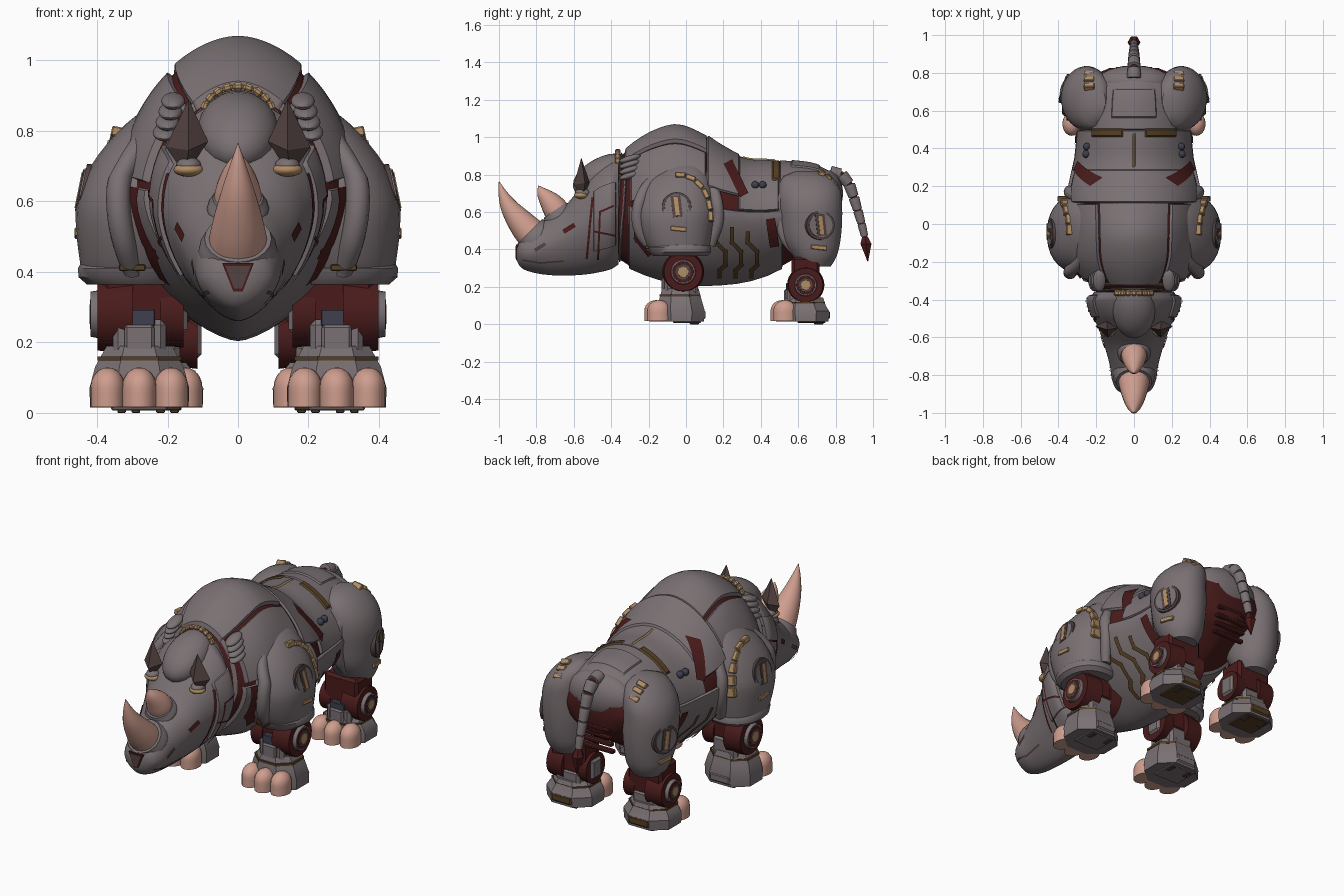
import bpy, bmesh, math
from mathutils import Matrix, Vector

if "Cube" in bpy.data.objects:
    bpy.data.objects.remove(bpy.data.objects["Cube"])

def mat(name, col):
    m = bpy.data.materials.new(name)
    m.diffuse_color = (*col, 1)
    m.use_nodes = True
    m.node_tree.nodes["Principled BSDF"].inputs["Base Color"].default_value = m.diffuse_color
    return m

GREY = mat("armour grey", (0.195, 0.163, 0.17))
PINK = mat("horn pink", (0.62, 0.34, 0.27))
RED = mat("dark red", (0.068, 0.011, 0.011))
BROWN = mat("ear brown", (0.085, 0.055, 0.053))
BRONZE = mat("bronze", (0.09, 0.05, 0.018))
TAN = mat("tan gold", (0.44, 0.27, 0.13))
BLUE = mat("blue black", (0.05, 0.05, 0.08))
TAU = 2 * math.pi

def lin(a, b, n):
    return [a + (b - a) * i / n for i in range(n + 1)]

def finish(name, bm, m, mirror=False, open_=False, angle=35):
    bmesh.ops.recalc_face_normals(bm, faces=bm.faces)
    if open_:  # open shells must face away from the body axis
        if sum(f.normal.dot(f.calc_center_median() - Vector((0, f.calc_center_median().y, .58)))
               for f in bm.faces) < 0:
            bmesh.ops.reverse_faces(bm, faces=bm.faces)
    me = bpy.data.meshes.new(name)
    bm.to_mesh(me)
    bm.free()
    me.materials.append(m)
    ob = bpy.data.objects.new(name, me)
    bpy.context.collection.objects.link(ob)
    bpy.ops.object.select_all(action='DESELECT')
    ob.select_set(True)
    bpy.context.view_layer.objects.active = ob
    bpy.ops.object.shade_smooth_by_angle(angle=math.radians(angle))
    if mirror:
        ob.modifiers.new("mirror", 'MIRROR').use_mirror_merge = False
    return ob

def grid(name, rows, m, closed=True, **kw):
    bm = bmesh.new()
    vs = [[bm.verts.new(p) for p in r] for r in rows]
    n = len(rows[0])
    for r, q in zip(vs, vs[1:]):
        for j in range(n if closed else n - 1):
            k = (j + 1) % n
            bm.faces.new((r[j], r[k], q[k], q[j]))
    if closed:
        bm.faces.new(vs[0])
        bm.faces.new(vs[-1])
    return finish(name, bm, m, open_=not closed, **kw)

def interp(rows, t):
    """Smooth interpolation of rows keyed by their first value."""
    n = len(rows)
    i = max([k for k in range(n - 1) if rows[k][0] <= t] or [0])
    a, b = rows[i], rows[i + 1]
    h = b[0] - a[0]
    s = min(max((t - a[0]) / h, 0), 1)
    def slope(k, c):
        p, q = rows[max(k - 1, 0)], rows[min(k + 1, n - 1)]
        return (q[c] - p[c]) / (q[0] - p[0]) * h
    return [a[c] * (2*s**3 - 3*s*s + 1) + b[c] * (3*s*s - 2*s**3)
            + slope(i, c) * (s**3 - 2*s*s + s) + slope(i + 1, c) * (s**3 - s*s)
            for c in range(1, len(a))]

def power(v, e):
    return math.copysign(abs(v) ** e, v)

class Skin:
    """Body surface from sections (y, widest z, half width, bottom, top)."""
    def __init__(self, rows, up, low):
        self.rows, self.up, self.low = rows, up, low
    def at(self, y, a, off=0):
        mid, hw, bot, top = interp(self.rows, y)
        s, c = math.sin(a), math.cos(a)
        e, ext = (self.up, top - mid) if c > 0 else (self.low, mid - bot)
        return (power(s, e) * (hw + off), y, mid + power(c, e) * (ext + off))
    def angle(self, y, z):
        mid, hw, bot, top = interp(self.rows, y)
        e, ext = (self.up, top - mid) if z > mid else (self.low, mid - bot)
        return math.acos(power(min(max((z - mid) / ext, -1), 1), 1 / e))
    def loft(self, name, m, off=0):
        grid(name, [[self.at(y, TAU * j / 56, off) for j in range(56)]
                    for y in lin(self.rows[0][0], self.rows[-1][0], 44)], m)
    def plate(self, name, y0, y1, a0, a1, m=GREY, off=0.0, tilt=0, mirror=False, drop=.026):
        e, g = .008, .025
        ys = [y0] + lin(y0 + e, y1 - e, 10) + [y1]
        an = [a0] + lin(a0 + g, a1 - g, 28) + [a1]
        rows = [[self.at(y + tilt * math.cos(a), a,
                         off - (drop if y in (y0, y1) or a in (a0, a1) else 0))
                 for a in an] for y in ys]
        grid(name, rows, m, closed=False, mirror=mirror)
    def strip(self, name, pts, w, m, off=.005):
        bm = bmesh.new()
        for p, q in zip(pts, pts[1:]):
            p, q = Vector(p), Vector(q)
            d = (q - p).normalized() * w / 2
            nrm = Vector((-d.y, d.x))
            prev = None
            for t in lin(0, 1, 6):
                c = (p - d).lerp(q + d, t)
                pair = [bm.verts.new(self.at(v.x, self.angle(v.x, v.y), off))
                        for v in (c + nrm, c - nrm)]
                if prev:
                    bm.faces.new((prev[0], prev[1], pair[1], pair[0]))
                prev = pair
        finish(name, bm, m, mirror=True, open_=True)

def stack(name, rows, m, n=32, e=.9, steps=18):
    """Sections (z, centre x, half x, centre y, half y) piled upward, mirrored."""
    out = []
    for z in (lin(rows[0][0], rows[-1][0], steps) if steps else [r[0] for r in rows]):
        cx, hx, cy, hy = interp(rows, z)
        an = [TAU * (j + .5) / n for j in range(n)]
        out.append([(cx + hx * power(math.cos(a), e), cy + hy * power(math.sin(a), e), z) for a in an])
    return grid(name, out, m, mirror=True)

def tube(name, pts, m, x=lambda z: 0, steps=24, n=20, mirror=False):
    """Round tube through (y, z, radius) points; x follows the height."""
    rows = [(i, *p) for i, p in enumerate(pts)]
    out = []
    for t in lin(0, len(pts) - 1, steps):
        y, z, r = interp(rows, t)
        (ya, za, _), (yb, zb, _) = interp(rows, max(t - .05, 0)), interp(rows, min(t + .05, len(pts) - 1))
        d = Vector((yb - ya, zb - za)).normalized()
        out.append([(x(z) + r * math.cos(a), y - d.y * r * math.sin(a), z + d.x * r * math.sin(a))
                    for a in lin(0, TAU, n)[:-1]])
    return grid(name, out, m, mirror=mirror)

def box(name, c, size, m, bevel=.008, rot=(0, 0, 0), mirror=True):
    bm = bmesh.new()
    bmesh.ops.create_cube(bm, size=1, matrix=Matrix.Diagonal((*size, 1)))
    if bevel:
        bmesh.ops.bevel(bm, geom=bm.edges[:], offset=bevel, segments=1, affect='EDGES')
    for ax, r in zip("XYZ", rot):
        bm.transform(Matrix.Rotation(r, 4, ax))
    bm.transform(Matrix.Translation(c))
    return finish(name, bm, m, mirror=mirror, angle=20)

def disc(name, c, depth, r, m, up=0, yaw=0):
    """Disc whose outer face is centred on c, facing sideways."""
    bm = bmesh.new()
    bmesh.ops.create_cone(bm, cap_ends=True, segments=28, radius1=r, radius2=r * .92, depth=depth)
    bm.transform(Matrix.Translation(c) @ Matrix.Rotation(yaw, 4, 'Z') @ Matrix.Rotation(math.pi / 2 - up, 4, 'Y')
                 @ Matrix.Translation((0, 0, -depth / 2)))
    return finish(name, bm, m, mirror=True)

def ball(name, c, s, m, rx=0, mirror=True, column=False):
    bm = bmesh.new()
    bmesh.ops.create_uvsphere(bm, u_segments=20, v_segments=12, radius=1)
    if column:  # straight sides below the equator
        for v in bm.verts:
            r = math.hypot(v.co.x, v.co.y)
            if v.co.z < -.01 and r > .01:
                v.co.x, v.co.y = v.co.x / r, v.co.y / r
    bm.transform(Matrix.Translation(c) @ Matrix.Rotation(rx, 4, 'X') @ Matrix.Diagonal((*s, 1)))
    return finish(name, bm, m, mirror=mirror)

# Torso: dark red core with grey armour plates over it
torso = Skin([(-.42, .60, .17, .36, .87), (-.36, .60, .21, .33, .91), (-.28, .61, .29, .28, .975),
              (-.18, .62, .34, .245, 1.035), (-.05, .62, .35, .205, 1.07), (.08, .61, .355, .20, 1.025),
              (.20, .59, .355, .205, .95), (.32, .58, .325, .22, .89), (.45, .58, .31, .26, .88),
              (.58, .60, .30, .33, .87), (.70, .61, .28, .40, .85), (.79, .62, .23, .45, .80),
              (.825, .63, .15, .50, .74)], 1.1, 1.3)
torso.loft("torso_core", RED, -.02)
torso.plate("hump_plate", -.33, .118, -.60, .60)
torso.plate("upper_shoulder_plate", -.30, .11, .63, 1.42, mirror=True, off=-.004)
torso.plate("back_band", .112, .29, -1.2, 1.2, off=.006, drop=.014)
torso.plate("saddle_plate", .28, .50, -1.46, 1.46, off=-.003, drop=.014)
torso.plate("rump_plate", .495, .80, -1.15, 1.15, drop=.014)
torso.plate("rump_inlay", .56, .72, -.45, .45, off=.007, drop=.008)
torso.plate("belly_plate", -.31, .52, 1.46, TAU - 1.46, off=-.004)
for i in range(2):
    torso.plate("neck_ring", -.375 + i * .03, -.355 + i * .03, -math.pi, math.pi, tilt=.02, off=-.005)
torso.plate("saddle_bronze", .46, .505, .22, .85, BRONZE, .008, mirror=True, drop=.008)
torso.plate("spine_line", .30, .48, -.035, .035, TAN, .004, drop=.008)
for i in range(3):
    y = .16 + .085 * i
    torso.strip("flank_stripe", [(y, .53 - .02 * i), (y, .44), (y + .05, .39), (y + .05, .32),
                                 (y + .02, .29), (y + .02, .26)], .022, BRONZE)
torso.strip("flank_red", [(.235, .84), (.30, .71)], .05, RED, .010)
torso.strip("thigh_gap_red", [(.455, .54), (.47, .44)], .05, RED, .004)
torso.strip("chest_gap_red", [(-.27, .62), (-.255, .46), (-.20, .39)], .04, RED, .004)
for y in (.37, .41):
    ball("flank_bolt", torso.at(y, torso.angle(y, .745)), (.02, .02, .02), BLUE)
for i in range(4):
    ball("neck_coil", (.208 - i * .008, -.30, .795 + i * .03), (.034, .06, .018), GREY, .3)
for i in range(9):
    a = -1.2 + .3 * i
    box("crown_link", (.10 * math.sin(a), -.365, .84 + .086 * math.cos(a)), (.03, .03, .022), TAN,
        .007, (0, a, 0), False)
# Rear end: grey cap above a ribbed red panel
ball("rump_cap", (0, .75, .70), (.20, .09, .125), GREY, mirror=False)
for i in range(4):
    box("rear_rib", (0, .815 - .012 * (3 - i), .41 + .045 * i), (.2, .03, .022), RED, .006, mirror=False)

# Head
head = Skin([(-.905, .385, .04, .34, .42), (-.885, .385, .085, .305, .455), (-.83, .39, .115, .28, .50),
             (-.75, .42, .128, .265, .56), (-.65, .47, .155, .26, .63), (-.55, .54, .19, .265, .75),
             (-.48, .58, .22, .275, .83), (-.40, .60, .24, .295, .88), (-.36, .60, .21, .32, .89)], .95, 1.2)
head.loft("head", GREY)
head.plate("cheek_plate", -.50, -.37, 1.0, 2.3, off=.012, mirror=True)
ball("crown", (0, -.45, .80), (.115, .17, .09), GREY, .5, False)
head.strip("eye", [(-.645, .50), (-.605, .525)], .024, RED)
head.strip("nostril", [(-.80, .40), (-.76, .425)], .018, BROWN)
head.strip("mouth_line", [(-.87, .345), (-.78, .33), (-.66, .34)], .008, BROWN)
head.strip("cheek_seam", [(-.53, .36), (-.515, .52), (-.50, .67), (-.38, .71)], .012, RED, .006)
head.strip("cheek_line", [(-.47, .36), (-.46, .60), (-.39, .63)], .01, RED, .016)
head.strip("jaw_line", [(-.49, .50), (-.38, .48)], .01, RED, .016)
for nm, w, y, m in (("lip", .045, -.909, RED), ("lip_inner", .036, -.912, BROWN)):
    grid(nm, [[(-w, v, .385 + w * .9), (w, v, .385 + w * .9), (w * .3, v, .385 - w * .9),
               (-w * .3, v, .385 - w * .9)] for v in (-.87, y)], m)
tube("horn_collar", [(-.76, .42, .10), (-.80, .46, .112), (-.835, .495, .095)], GREY)
tube("front_horn", [(-.80, .455, .088), (-.87, .53, .075), (-.94, .62, .05), (-.98, .70, .024),
                    (-1.0, .765, .001)], PINK)
tube("rear_horn_collar", [(-.66, .54, .08), (-.68, .58, .088), (-.70, .61, .072)], GREY)
tube("rear_horn", [(-.67, .575, .072), (-.715, .64, .062), (-.765, .70, .034), (-.79, .742, .001)], PINK)

# Ears: faceted diamonds in gold sockets
bm = bmesh.new()
top, low = bm.verts.new((.14, -.56, .89)), bm.verts.new((.15, -.55, .675))
mid = [bm.verts.new(p) for p in ((.085, -.55, .77), (.14, -.60, .745), (.205, -.54, .755), (.145, -.515, .76))]
for j in range(4):
    for tip in (top, low):
        bm.faces.new((tip, mid[j], mid[(j + 1) % 4]))
finish("ear", bm, BROWN, mirror=True, angle=5)
ball("ear_socket", (.14, -.56, .69), (.043, .04, .02), TAN)
ball("ear_root", (.14, -.553, .702), (.036, .042, .024), GREY)

# Shoulder and thigh armour
stack("shoulder_armour", [(.38, .30, .14, -.03, .15), (.42, .30, .148, -.04, .17), (.52, .29, .17, -.05, .20),
      (.60, .28, .178, -.05, .21), (.70, .255, .163, -.045, .195), (.78, .23, .128, -.03, .165),
      (.84, .20, .095, -.01, .11), (.87, .19, .05, -.01, .06)], GREY)
tube("shoulder_rim", [(-.18, .40, .028), (-.245, .50, .034), (-.255, .62, .034), (-.20, .74, .034), (-.08, .825, .03),
     (.05, .825, .03), (.14, .73, .032), (.172, .57, .032), (.13, .42, .028)], GREY,
     lambda z: .30 + .04 * math.sin((z - .4) * 7.5) - max(0, z - .66) * .4, 44, 14, True)
for y, z, x, r in ((-.03, .795, .335, 1.5), (.025, .78, .338, 1.2), (.07, .745, .35, .8),
                   (.105, .695, .360, .45), (.125, .635, .370, .2), (.132, .575, .376, .05)):
    box("arch_bar", (x, y, z), (.05, .028, .054), TAN, .004, (r, -.2, 0))
stack("shoulder_skirt", [(.365, .295, .135, -.03, .145), (.385, .30, .153, -.03, .165), (.41, .30, .155, -.035, .17),
      (.425, .30, .147, -.035, .16)], GREY, steps=0)
box("shoulder_badge", (.30, -.205, .412), (.075, .03, .018), BRONZE, .003)
stack("thigh_armour", [(.31, .25, .08, .69, .085), (.36, .25, .11, .69, .115), (.44, .25, .125, .675, .15),
      (.54, .25, .134, .67, .165), (.64, .25, .134, .665, .17), (.72, .235, .12, .66, .165),
      (.79, .205, .085, .65, .13), (.82, .19, .04, .65, .06)], GREY, e=1)
tube("thigh_rim", [(.60, .37, .022), (.53, .46, .028), (.505, .58, .03), (.53, .70, .03), (.62, .765, .026),
     (.72, .75, .024), (.78, .67, .02)], GREY, lambda z: .265, 36, 14, True)
for dy, dz in ((-.03, .022), (.005, 0), (.035, -.034)):
    box("hip_vent", (.235, .75 + dy, .777 + dz), (.055, .03, .05), TAN, .004, (-.8, .2, 0))

# Round hatches with a gold slot, and a label bar beneath
for tag, c, up, yaw, lab in (("shoulder", (.444, -.05, .63), .2, 0, (.453, -.04, .51)),
                             ("thigh", (.378, .72, .53), 0, .3, (.363, .71, .41))):
    n = Matrix.Rotation(yaw, 3, 'Z') @ Matrix.Rotation(-up, 3, 'Y') @ Vector((1, 0, 0))
    c = Vector(c)
    disc(tag + "_hatch_rim", c, .06, .085, BROWN, up, yaw)
    disc(tag + "_hatch", c + n * .004, .05, .07, GREY, up, yaw)
    box(tag + "_hatch_recess", c + n * .005, (.005, .052, .115), BROWN, 0, (.12, -up, yaw))
    box(tag + "_hatch_slot", c + n * .007, (.006, .022, .10), TAN, 0, (.12, -up, yaw))
    box(tag + "_label", lab, (.022, .085, .024), TAN, .003, (-.1, 0, yaw * .7))

# Legs: red joints, grey shins, hoofed feet with three toes
for tag, x, y, zj, r in (("front", .28, -.015, .28, .112), ("rear", .24, .64, .21, .10)):
    k = zj / .28
    yf = y - .01 if tag == "front" else y
    box(tag + "_upper_leg", (x, y, zj + .06), (.21, .15, .18), RED, .015)
    disc(tag + "_knee_inner", (x - .06, y, zj), .065, r * .85, RED)
    box(tag + "_inner_hub", (x - .122, y, zj), (.03, .09, .11), GREY, .012)
    disc(tag + "_knee", (x + .118, y, zj), .1, r, RED)
    disc(tag + "_knee_hub", (x + .138, y, zj), .03, r * .62, GREY)
    disc(tag + "_knee_face", (x + .139, y, zj), .01, r * .55, RED)
    disc(tag + "_knee_ring", (x + .140, y, zj), .01, r * .40, BROWN)
    disc(tag + "_knee_cap", (x + .142, y, zj), .01, r * .27, TAN)
    box(tag + "_shin", (x, y - .01, .18 * k), (.15, .18, .17 * k), GREY, .015)
    box(tag + "_shin_front", (x, y - .10, .20 * k), (.085, .03, .1 * k), GREY, .008)
    box(tag + "_knee_link", (x, y - .085, .27 * k), (.09, .04, .05 * k), BLUE, .004)
    stack(tag + "_foot", [(.015, x, .15, yf, .13), (.07, x, .152, yf, .135), (.13 * k, x, .135, yf - .005, .122),
          (.19 * k, x, .10, yf - .005, .105)], GREY, 8, .9, 0)
    stack(tag + "_foot_trim", [(.148 * k, x, .128, yf - .008, .118), (.16 * k, x, .128, yf - .008, .118)],
          BRONZE, 8, .9, 0)
    box(tag + "_sole", (x, yf + .03, .013), (.16, .15, .012), BRONZE if tag == "rear" else GREY, .004)
    for dx in (-.06, .05):
        box(tag + "_tread", (x + dx, yf + .07, .008), (.025, .05, .016), BROWN, .003)
    box(tag + "_heel", (x, yf + .11, .05), (.13, .04, .05), BRONZE if tag == "rear" else GREY, .01)
    for dx in (-.09, 0, .09):
        ball(tag + "_toe", (x + dx, y - .13 - (.015 if dx == 0 else 0) + (.02 if tag == "rear" else 0), .072),
             (.049, .063, .057), PINK, column=True)

# Tail: jointed grey segments, red core and pointed tip
path = [(.77, .81), (.83, .80), (.872, .75), (.897, .68), (.918, .61), (.938, .54), (.955, .47)]
tube("tail_core", [(a, b, .018) for a, b in path], RED)
for i, (p, q) in enumerate(zip(path, path[1:])):
    r = .038 - .003 * i
    e = [(p[0] + (q[0] - p[0]) * t, p[1] + (q[1] - p[1]) * t) for t in (.03, .15, .97)]
    tube("tail_segment", [(*e[0], r * .85), (*e[1], r), (*e[2], r * .86)], GREY, steps=6, n=14)
grid("tail_tip", [[(r * math.cos(a), y + r * math.sin(a), z) for a in lin(0, TAU, 6)[:-1]]
                  for y, z, r in ((.955, .48, .012), (.962, .43, .034), (.972, .335, .002))], RED, angle=10)
